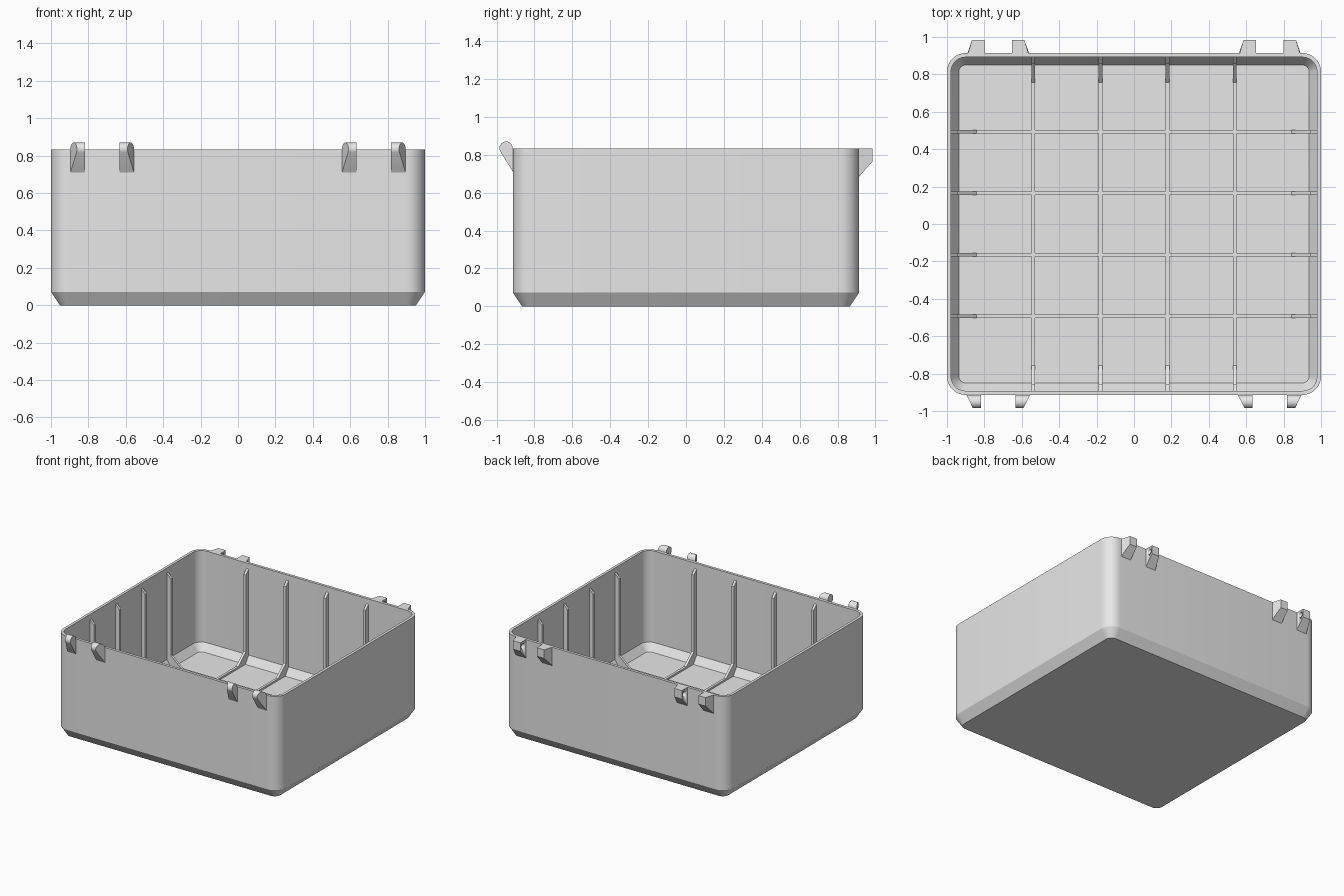
import bpy, bmesh, math

cube = bpy.data.objects.get("Cube")
if cube:
    bpy.data.objects.remove(cube, do_unlink=True)

HX, HY, TOP, WALL = 1.0, 0.914, 0.834, 0.022

plastic = bpy.data.materials.new("light grey plastic")
plastic.use_nodes = True
GREY = (0.8, 0.8, 0.8, 1)
plastic.diffuse_color = GREY
plastic.node_tree.nodes["Principled BSDF"].inputs["Base Color"].default_value = GREY


def finish(bm, name):
    bmesh.ops.recalc_face_normals(bm, faces=bm.faces)
    mesh = bpy.data.meshes.new(name)
    bm.to_mesh(mesh)
    bm.free()
    mesh.materials.append(plastic)
    obj = bpy.data.objects.new(name, mesh)
    bpy.context.collection.objects.link(obj)
    bpy.ops.object.select_all(action='DESELECT')
    obj.select_set(True)
    bpy.context.view_layer.objects.active = obj
    bpy.ops.object.shade_smooth_by_angle(angle=math.radians(25))
    return obj


def prism(name, near, far):
    """Solid between two matching outlines."""
    bm = bmesh.new()
    a = [bm.verts.new(p) for p in near]
    b = [bm.verts.new(p) for p in far]
    bm.faces.new(a)
    bm.faces.new(b)
    for i in range(len(a)):
        j = (i + 1) % len(a)
        bm.faces.new((a[i], a[j], b[j], b[i]))
    return finish(bm, name)


def rounded_ring(bm, inset, z, steps=10):
    r = 0.1 - inset
    ring = []
    for q, (sx, sy) in enumerate([(1, 1), (-1, 1), (-1, -1), (1, -1)]):
        for k in range(steps + 1):
            t = math.radians(90 * (q + k / steps))
            ring.append(bm.verts.new((sx * (HX - 0.1) + r * math.cos(t),
                                      sy * (HY - 0.1) + r * math.sin(t), z)))
    return ring


# Open box: outer chamfer, wall, rim, inner wall, inner chamfer, floor
bm = bmesh.new()
rings = [rounded_ring(bm, inset, z) for inset, z in
         [(0.048, 0), (0, 0.072), (0, TOP), (WALL, TOP), (WALL, 0.09), (0.064, 0.03)]]
bm.faces.new(rings[0])
bm.faces.new(rings[-1])
for lo, hi in zip(rings, rings[1:]):
    for i in range(len(lo)):
        j = (i + 1) % len(lo)
        bm.faces.new((lo[i], lo[j], hi[j], hi[i]))
finish(bm, "box_shell")


# U-shaped ribs running down the walls and across the floor
def rib_outline(half):
    w = half - WALL
    side = [(w + 0.01, 0.79), (w, 0.79), (w - 0.035, 0.755),
            (w - 0.035, 0.13), (w - 0.135, 0.045)]
    under = [(w - 0.035, 0.02), (w + 0.01, 0.1)]
    loop = side + [(-u, z) for u, z in reversed(side)]
    return loop + [(-u, z) for u, z in reversed(under)] + under


T = 0.01
for i in (-1.5, -0.5, 0.5, 1.5):
    x, y = i * 0.359, i * 0.329
    prism("lengthwise_rib", [(x - T, u, z) for u, z in rib_outline(HY)],
          [(x + T, u, z) for u, z in rib_outline(HY)])
    prism("crosswise_rib", [(u, y - T, z) for u, z in rib_outline(HX)],
          [(u, y + T, z) for u, z in rib_outline(HX)])


# Lugs: flat towards the gap, tapering outwards on the other side
def lug(name, outline, front, x0, side, base, tip):
    def width(d):
        return base + (tip - base) * max(d, 0) / 0.071
    return prism(name, [(x0, front * (HY + d), z) for d, z in outline],
                 [(x0 + side * width(d), front * (HY + d), z) for d, z in outline])


latch = [(-0.01, 0.71), (0, 0.71)]
for k in range(15):
    t = math.radians(-30 + 15 * k)
    latch.append((0.036 + 0.035 * math.cos(t), 0.835 + 0.035 * math.sin(t)))
latch.append((-0.01, 0.83))
hinge = [(-0.01, 0.685), (0, 0.685), (0.071, 0.765), (0.071, TOP), (-0.01, TOP)]

for sx in (-1, 1):
    for side in (-1, 1):
        mid = sx * 0.726
        lug("front_latch_lug", latch, -1, mid + side * 0.092, side, 0.078, 0.043)
        x0 = mid + side * 0.074
        back = lug("back_hinge_lug", hinge, 1, x0, side, 0.09, 0.066)

        # Shallow round socket in the gap side of the hinge lug
        bm = bmesh.new()
        bmesh.ops.create_uvsphere(bm, u_segments=16, v_segments=10, radius=0.022)
        bmesh.ops.translate(bm, verts=bm.verts, vec=(x0, HY + 0.04, 0.795))
        cutter = finish(bm, "socket_cutter")
        cutter.hide_render = True
        cutter.hide_set(True)
        cut = back.modifiers.new("socket", 'BOOLEAN')
        cut.operation = 'DIFFERENCE'
        cut.solver = 'EXACT'
        cut.object = cutter
